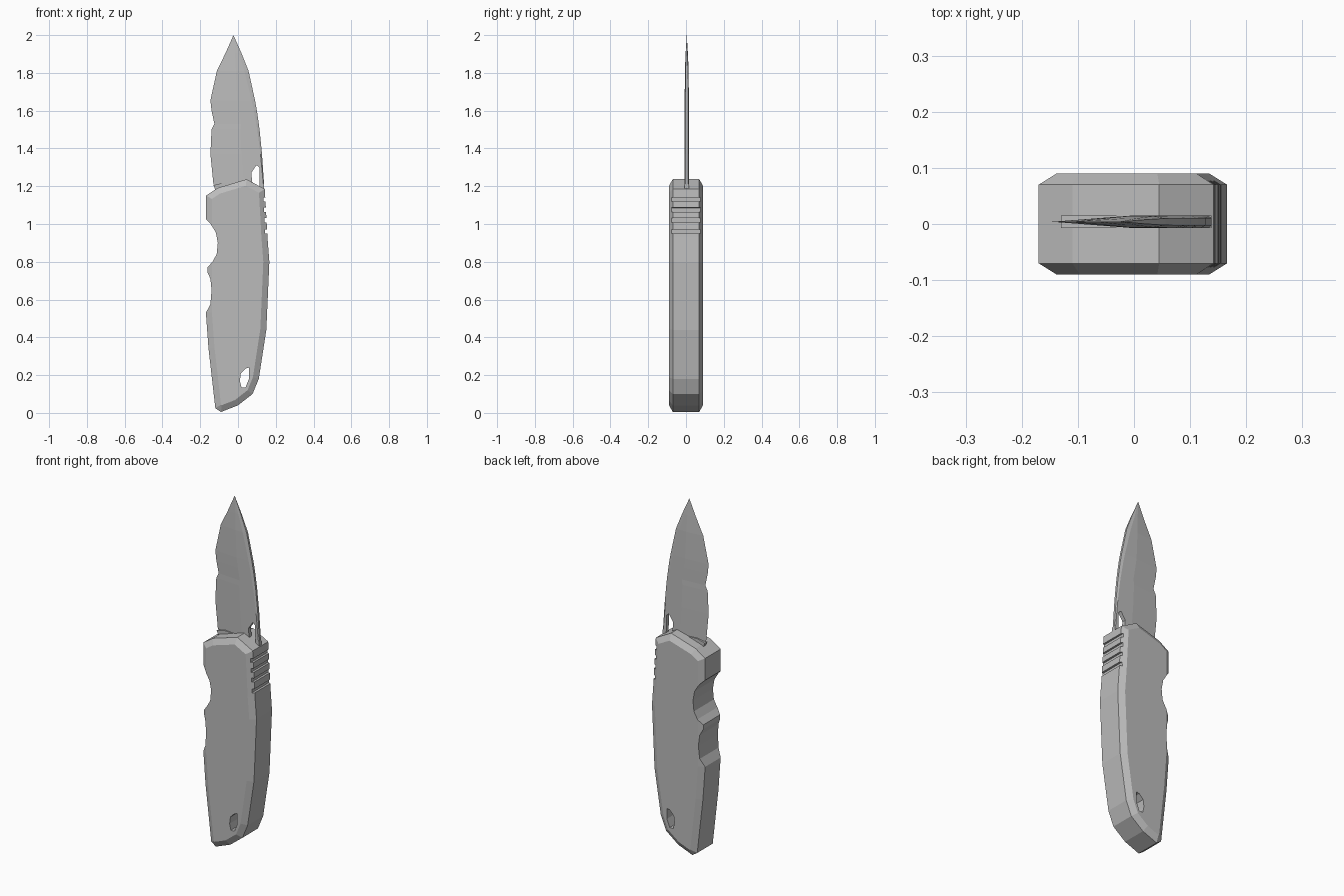
import bpy, bmesh

if "Cube" in bpy.data.objects:
    bpy.data.objects.remove(bpy.data.objects["Cube"], do_unlink=True)

GREY = (0.5, 0.5, 0.5, 1)
steel = bpy.data.materials.new("grey metal")
steel.diffuse_color = GREY
steel.use_nodes = True
steel.node_tree.nodes["Principled BSDF"].inputs["Base Color"].default_value = GREY


def finish(bm, name):
    bmesh.ops.recalc_face_normals(bm, faces=bm.faces)
    mesh = bpy.data.meshes.new(name)
    bm.to_mesh(mesh)
    bm.free()
    mesh.materials.append(steel)
    obj = bpy.data.objects.new(name, mesh)
    bpy.context.collection.objects.link(obj)
    return obj


def slab(name, outline, half, chamfer=0, rise=0):
    """Extrude an x-z outline along y, with optional chamfered sides."""
    bm = bmesh.new()
    rings = [[bm.verts.new((x, y, z)) for x, z in outline] for y in (-half, half)]
    caps = [bm.faces.new(r) for r in rings]
    n = len(outline)
    for i in range(n):
        j = (i + 1) % n
        bm.faces.new((rings[0][i], rings[0][j], rings[1][j], rings[1][i]))
    bmesh.ops.recalc_face_normals(bm, faces=bm.faces)
    if chamfer:
        for cap in caps:
            bmesh.ops.inset_region(bm, faces=[cap], thickness=chamfer, use_even_offset=True)
            for v in cap.verts:
                v.co.y += rise if v.co.y > 0 else -rise
    return finish(bm, name)


def cut(target, outline, half=0.3):
    """Subtract an extruded outline from the target."""
    cutter = slab("cutter", outline, half)
    cutter.hide_render = True
    mod = target.modifiers.new("cut", "BOOLEAN")
    mod.operation, mod.solver, mod.object = "DIFFERENCE", "EXACT", cutter
    bpy.context.view_layer.objects.active = target
    bpy.ops.object.modifier_apply(modifier=mod.name)
    bpy.data.objects.remove(cutter, do_unlink=True)


# Handle body with chamfered sides
handle = slab("handle", [
    (-.12, .025), (-.09, .005), (0, .04), (.077, .1), (.11, .18), (.15, .44),
    (.166, .8), (.156, .93), (.142, 1.185), (.045, 1.237), (-.11, 1.19),
    (-.17, 1.15), (-.17, .53), (-.156, .34)], .07, .032, .02)

# Finger grooves along the cutting-edge side
cut(handle, [
    (-.3, 1.025), (-.17, 1.025), (-.145, 1), (-.117, .955), (-.107, .9),
    (-.113, .84), (-.135, .8), (-.162, .77), (-.162, .745), (-.146, .71),
    (-.14, .65), (-.146, .575), (-.17, .53), (-.3, .53)])

# Thumb grip notches on the spine
for z in (1.13, 1.075, 1.02, .96):
    x = .145 - (z - 1.07) * .05
    cut(handle, [(x - .008, z - .011), (.3, z - .014), (.3, z + .014), (x - .008, z + .011)])

# Lanyard hole
cut(handle, [(.015, .21), (.04, .235), (.058, .24), (.058, .18), (.04, .135), (.018, .135), (.01, .17)])

# Blade: sections of (height, edge x, spine x, spine bevel width, half thickness)
sections = [
    (1.21, -.13, .138, .004, .011), (1.37, -.146, .127, .008, .011),
    (1.5, -.14, .114, .012, .011), (1.53, -.125, .11, .014, .011),
    (1.6, -.14, .1, .016, .011), (1.655, -.146, .09, .018, .011),
    (1.81, -.112, .056, .022, .01), (1.905, -.066, .018, .015, .006)]
bm = bmesh.new()
rings = []
for z, edge, spine, bevel, t in sections:
    mid = edge + (spine - edge) * .6
    half = [(mid, t), (spine - bevel, t), (spine, t * .6)]
    pts = [(edge, 0)] + half + [(x, -y) for x, y in reversed(half)]
    rings.append([bm.verts.new((x, y + .004, z)) for x, y in pts])
for a, b in zip(rings, rings[1:]):
    for i in range(len(a)):
        j = (i + 1) % len(a)
        bm.faces.new((a[i], a[j], b[j], b[i]))
tip = bm.verts.new((-.024, .004, 2))
top = rings[-1]
for i in range(len(top)):
    bm.faces.new((top[i], top[(i + 1) % len(top)], tip))
bm.faces.new(rings[0])
blade = finish(bm, "blade")

# Thumb hole through the blade
hole = [(.07, 1.27), (.098, 1.312), (.113, 1.3), (.115, 1.16), (.078, 1.2)]
cut(blade, hole)

# Flat blade root entering the handle
root = slab("blade_root", [(-.115, 1.17), (.138, 1.17), (.138, 1.212), (-.08, 1.218), (-.13, 1.205)], .011)
root.location.y = .004
bpy.context.view_layer.update()
cut(root, [(.08, 1.195), (.115, 1.195), (.115, 1.3), (.08, 1.3)])
